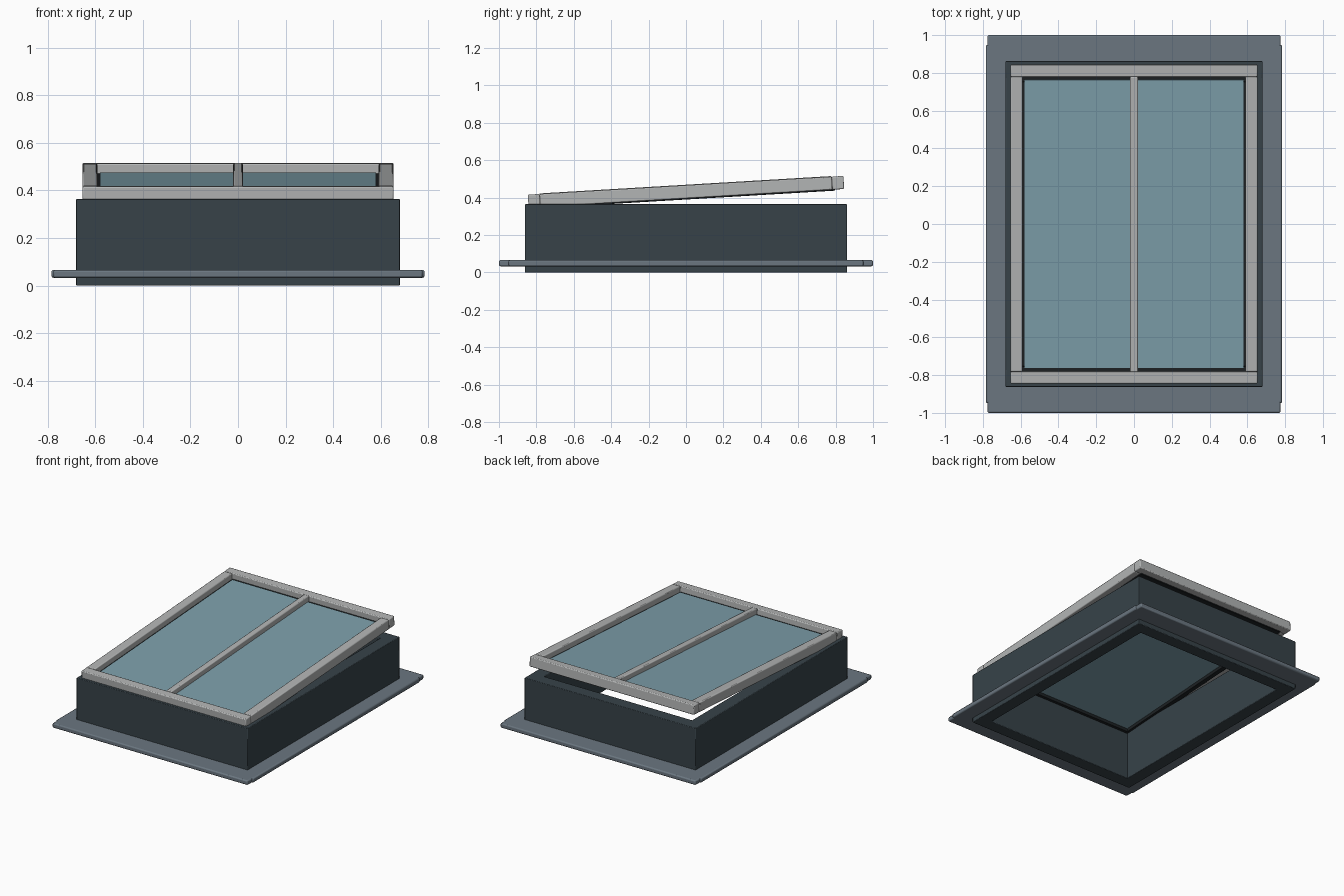
import bpy
import math
from mathutils import Matrix, Vector

if "Cube" in bpy.data.objects:
    bpy.data.objects.remove(bpy.data.objects["Cube"])


def material(name, rgb, rough=0.6):
    m = bpy.data.materials.new(name)
    m.use_nodes = True
    m.diffuse_color = (*rgb, 1)
    bsdf = m.node_tree.nodes["Principled BSDF"]
    bsdf.inputs["Base Color"].default_value = (*rgb, 1)
    bsdf.inputs["Roughness"].default_value = rough
    return m


CURB = material("dark slate", (0.038, 0.055, 0.066))
FLANGE = material("blue grey metal", (0.145, 0.182, 0.217))
FRAME = material("light grey metal", (0.45, 0.46, 0.46))
GLASS = material("blue glass", (0.205, 0.345, 0.405), 0.2)
SEAL = material("black rubber", (0.012, 0.015, 0.017))

# Lid space: tilted about x so that the back is raised
LID = Matrix.Translation((0, 0, 0.431)) @ Matrix.Rotation(math.radians(3.4), 4, "X")


def box(name, x, y, z, mat, bevel=0.0, space=None):
    """Bevelled box spanning the (low, high) ranges x, y, z."""
    lo, hi = (Vector(p) for p in zip(x, y, z))
    bpy.ops.mesh.primitive_cube_add(size=1)
    ob = bpy.context.object
    ob.name = name
    place = Matrix.Translation((lo + hi) / 2) @ Matrix.Diagonal((*(hi - lo), 1))
    ob.data.transform(place)
    if space:
        ob.matrix_world = space
    ob.data.materials.append(mat)
    if bevel:
        mod = ob.modifiers.new("soft edges", "BEVEL")
        mod.width = bevel
        mod.segments = 2
    bpy.ops.object.shade_smooth_by_angle(angle=math.radians(35))
    return ob


def ring(name, x_out, y_out, x_in, y_in, z, mat, bevel, space=None, x_end=None, y_side=None):
    """Four bars: front and back run across, the sides fit between them."""
    xe = x_end or x_out
    ys = y_side or y_in
    box("front_" + name, (-xe, xe), (-y_out, -y_in), z, mat, bevel, space)
    box("back_" + name, (-xe, xe), (y_in, y_out), z, mat, bevel, space)
    box("right_" + name, (-x_out, -x_in), (-ys, ys), z, mat, bevel, space)
    box("left_" + name, (x_in, x_out), (-ys, ys), z, mat, bevel, space)


# Upstand walls; front and back overlap the sides' corners
ring("curb_wall", 0.68, 0.862, 0.588, 0.77, (0, 0.365), CURB, 0.004, y_side=0.858)

# Flat flashing around the base
ring("flashing", 0.784, 1.0, 0.67, 0.85, (0.033, 0.066), FLANGE, 0.008,
     x_end=0.776, y_side=0.948)

# Tilted lid frame, rubber seal, pane and centre bar
ring("lid_rail", 0.654, 0.845, 0.59, 0.782, (-0.035, 0.035), FRAME, 0.006, LID)
ring("seal", 0.605, 0.795, 0.572, 0.755, (-0.041, -0.006), SEAL, 0.002, LID)
box("glass_pane", (-0.58, 0.58), (-0.765, 0.765), (-0.018, 0), GLASS, 0, LID)
box("centre_bar", (-0.021, 0.021), (-0.783, 0.783), (-0.004, 0.038), FRAME, 0.006, LID)
